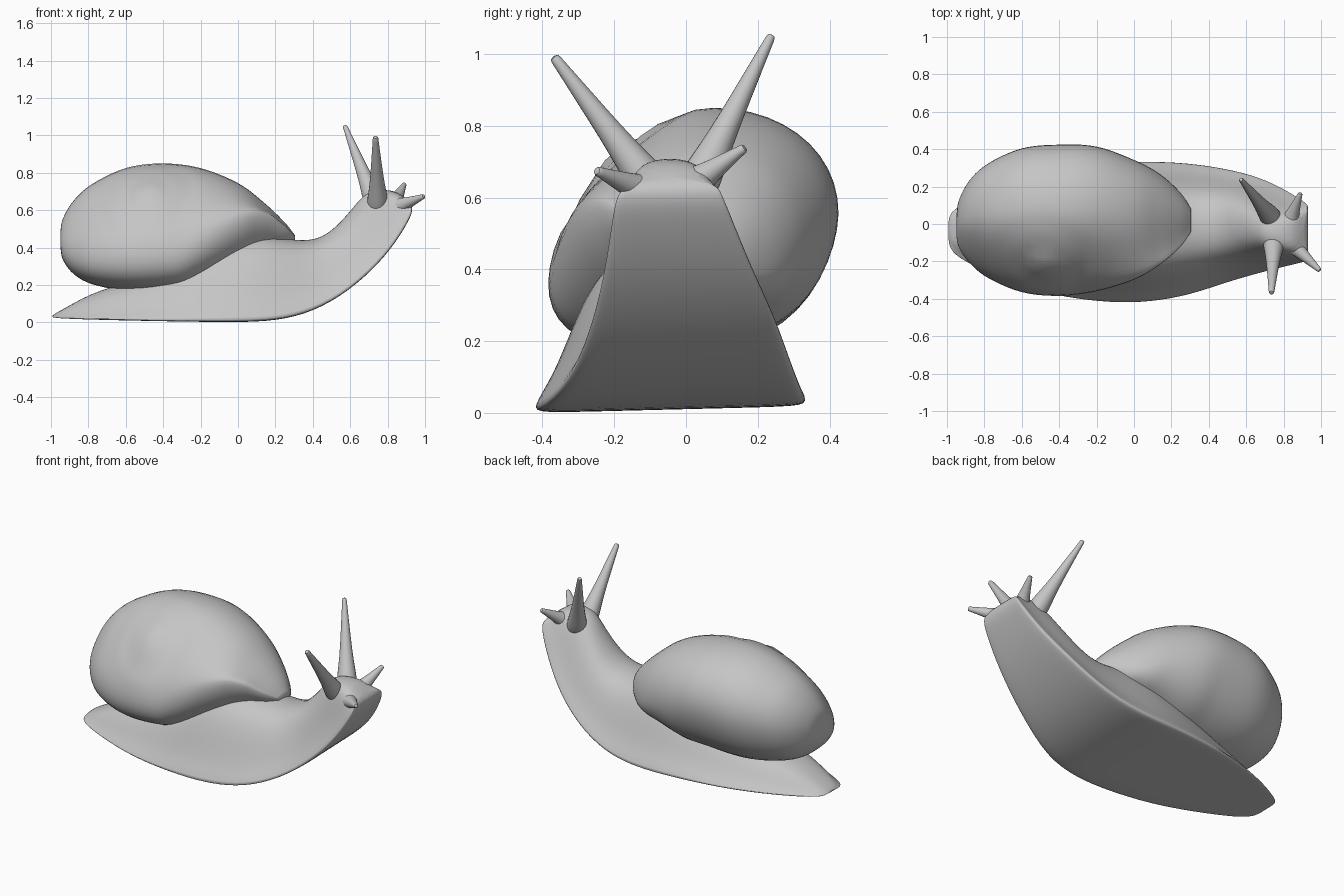
import bpy, bmesh, math
from mathutils import Vector

if "Cube" in bpy.data.objects:
    bpy.data.objects.remove(bpy.data.objects["Cube"], do_unlink=True)

grey = bpy.data.materials.new("plain grey")
grey.use_nodes = True
GREY = (0.56, 0.56, 0.56, 1)
grey.diffuse_color = GREY
grey.node_tree.nodes["Principled BSDF"].inputs["Base Color"].default_value = GREY


def loft(name, rings, levels=1):
    """Skin closed rings of equal length, cap the ends and smooth."""
    bm = bmesh.new()
    loops = [[bm.verts.new(p) for p in ring] for ring in rings]
    n = len(loops[0])
    for a, b in zip(loops, loops[1:]):
        for i in range(n):
            j = (i + 1) % n
            bm.faces.new((a[i], a[j], b[j], b[i]))
    bm.faces.new(loops[0])
    bm.faces.new(loops[-1])
    bmesh.ops.recalc_face_normals(bm, faces=bm.faces)
    mesh = bpy.data.meshes.new(name)
    bm.to_mesh(mesh)
    bm.free()
    mesh.materials.append(grey)
    ob = bpy.data.objects.new(name, mesh)
    bpy.context.collection.objects.link(ob)
    bpy.ops.object.select_all(action="DESELECT")
    ob.select_set(True)
    bpy.context.view_layer.objects.active = ob
    bpy.ops.object.shade_smooth_by_angle(angle=math.radians(50))
    if levels:
        sub = ob.modifiers.new("smooth", "SUBSURF")
        sub.levels = sub.render_levels = levels
    return ob


# Body: flat sole, sloping sides and a rounded back; sections lean in the neck
HALF = [(.5, 0), (.97, 0), (1.03, .03), (.87, .22), (.735, .5), (.59, .76), (.37, .94)]
SECTION = ([(0, 0)] + HALF + [(0, 1)] + [(-u, v) for u, v in reversed(HALF)])
# sole x, sole z, back x, back z, right edge y, left edge y
BODY = [
    (-1.0, .02, -.985, .045, -.11, .04),
    (-.95, .015, -.92, .08, -.18, .09),
    (-.76, .01, -.75, .18, -.27, .19),
    (-.45, .005, -.45, .25, -.385, .29),
    (-.1, 0, -.1, .45, -.425, .33),
    (.1, 0, .1, .49, -.415, .335),
    (.3, .02, .27, .45, -.38, .325),
    (.5, .1, .42, .44, -.31, .295),
    (.68, .235, .53, .52, -.26, .25),
    (.82, .385, .62, .63, -.225, .18),
    (.91, .53, .68, .70, -.205, .125),
    (.935, .59, .77, .715, -.195, .10),
    (.93, .63, .86, .70, -.17, .085),
]


def body_ring(bx, bz, tx, tz, y0, y1):
    mid, half = (y0 + y1) / 2, (y1 - y0) / 2
    ring = []
    for u, v in SECTION:
        y = mid + half * u
        ring.append((bx + (tx - bx) * v, y, bz + (tz - bz) * v + .025 * (y + .4) * (1 - v)))
    return ring


loft("body", [body_ring(*s) for s in BODY], 2)

# Shell: egg-shaped loft leaning to one side, with a shallow coil near the crown
# x, low z, high z, right y, left y
SHELL = [
    (-.95, .42, .47, -.05, .02),
    (-.938, .34, .55, -.12, .12),
    (-.88, .26, .65, -.205, .23),
    (-.78, .205, .74, -.285, .32),
    (-.6, .17, .825, -.36, .40),
    (-.4, .17, .85, -.38, .42),
    (-.2, .20, .825, -.355, .41),
    (0, .28, .745, -.295, .34),
    (.14, .34, .64, -.215, .265),
    (.25, .38, .535, -.12, .165),
    (.305, .42, .465, -.04, .08),
]
COIL = Vector((-.46, -.22, .71))
OUT = Vector((0, -.6, .8))
UP = OUT.cross(Vector((1, 0, 0)))


def coil_height(p):
    """Raised crown ringed by a spiral groove."""
    d = p - COIL
    r = math.hypot(d.x, d.dot(UP))
    if r > .36 or d.dot(OUT) < -.2:
        return 0
    turn = math.atan2(d.dot(UP), d.x) / math.tau
    groove = math.cos(math.tau * (r / .14 - turn)) * min(1, r / .1) * (1 - r / .36)
    return .025 * math.exp(-(r / .1) ** 2) + .007 * groove


def shell_ring(x, z0, z1, y0, y1):
    """Slanted oval, sagging on the crown side and drooping left at the mouth."""
    mouth = min(1, max(0, (x + .3) / .4))
    droop = .09 * mouth * min(1, (z1 - z0) / .25)
    sag = .15 * (z1 - z0) * (1 - mouth)
    ring = []
    for i in range(48):
        c, s = math.cos(math.tau * i / 48), math.sin(math.tau * i / 48)
        dz = (z1 - z0) / 2 * s
        y = (y0 + y1) / 2 + (y1 - y0) / 2 * c + .17 * dz
        shift = droop * c * (1 - max(0, s)) + sag * min(0, c) ** 2
        p = Vector((x, y, (z0 + z1) / 2 + dz - shift))
        flat = .1 * (z1 - z0) * max(0, s * -c) ** 2
        ring.append(p + OUT * (coil_height(p) - flat))
    return ring


def between(a, b, c, d, t):
    """Smooth curve between b and c."""
    return tuple(.5 * (2 * q + (r - p) * t + (2 * p - 5 * q + 4 * r - s) * t * t
                       + (3 * q - p - 3 * r + s) * t ** 3) for p, q, r, s in zip(a, b, c, d))


padded = [SHELL[0]] + SHELL + [SHELL[-1]]
fine = [between(*padded[i:i + 4], k / 5) for i in range(len(SHELL) - 1) for k in range(5)]
loft("shell", [shell_ring(*s) for s in fine + [SHELL[-1]]], 0)


# Feelers: tapering tubes rooted inside the head, with a blunt tip
def feeler(name, root, tip, r0, r1):
    root, tip = Vector(root), Vector(tip)
    turn = (tip - root).to_track_quat("Z", "Y")
    rings = []
    for t, k in ((0, 1), (.2, .9), (.32, .66), (.5, .42), (.75, .2), (.96, 0), (1, 0)):
        r = r1 + (r0 - r1) * k
        rings.append([root.lerp(tip, t) + turn @ Vector((r * math.cos(a), r * math.sin(a), 0))
                      for a in (math.tau * i / 10 for i in range(10))])
    loft(name, rings)


feeler("left_eye_stalk", (.76, 0, .57), (.57, .24, 1.055), .066, .014)
feeler("right_eye_stalk", (.75, -.05, .57), (.735, -.37, .995), .066, .016)
feeler("left_lower_feeler", (.82, -.02, .61), (.89, .165, .74), .06, .014)
feeler("right_lower_feeler", (.81, -.075, .6), (.995, -.25, .675), .062, .014)
